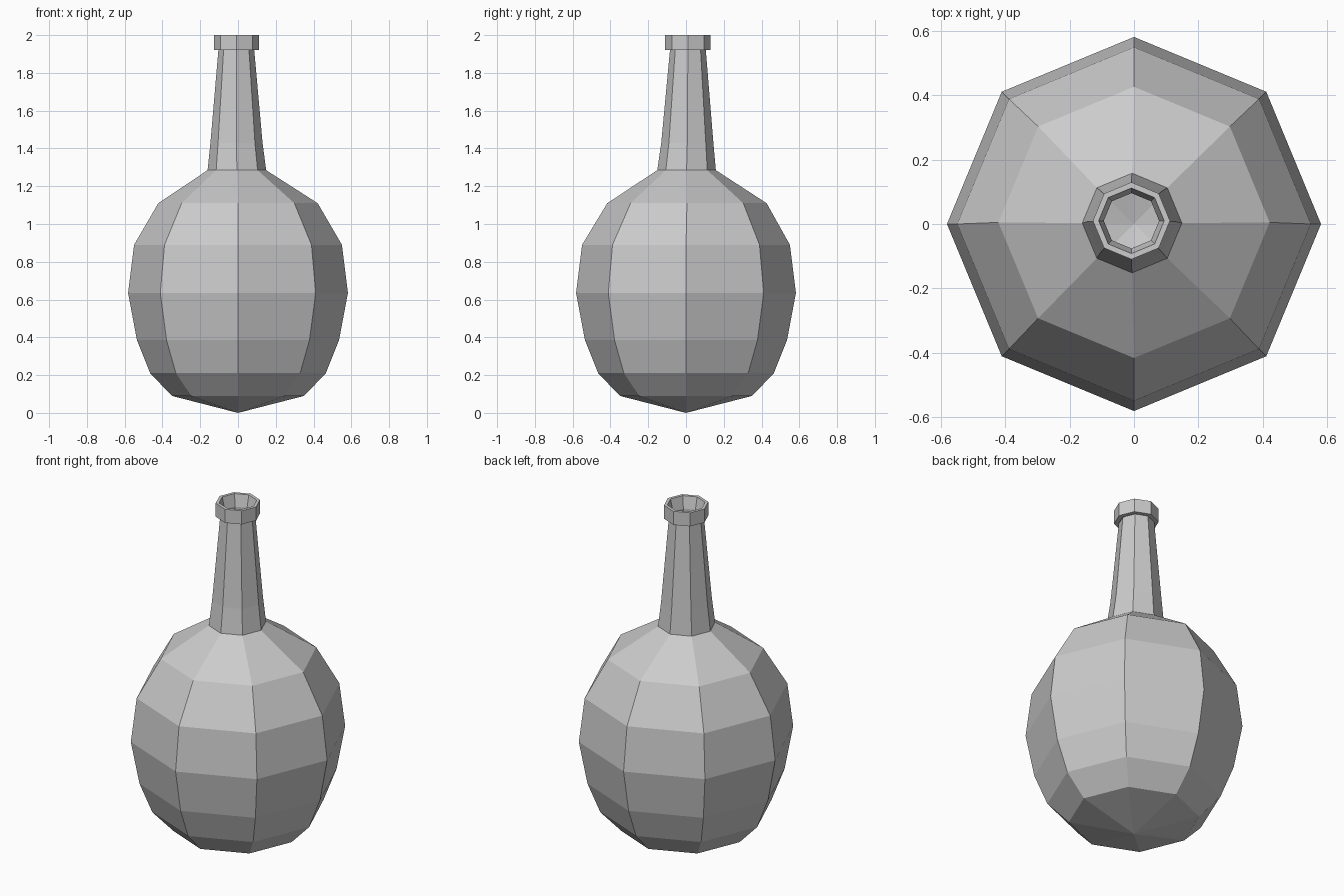
import bpy
import bmesh
from math import cos, sin, pi

SIDES = 8

cube = bpy.data.objects.get("Cube")
if cube:
    bpy.data.objects.remove(cube, do_unlink=True)

grey = bpy.data.materials.new("plain grey")
grey.use_nodes = True
grey.diffuse_color = (0.6, 0.6, 0.6, 1)
grey.node_tree.nodes["Principled BSDF"].inputs["Base Color"].default_value = (0.6, 0.6, 0.6, 1)


def lathe(name, profile, tip=None):
    """Turn (radius, z, x shift, y shift) rings into a faceted shell, with an optional bottom tip."""
    bm = bmesh.new()
    rings = []
    for radius, z, dx, dy in profile:
        angles = [2 * pi * i / SIDES for i in range(SIDES)]
        rings.append([bm.verts.new((dx + radius * cos(a), dy + radius * sin(a), z)) for a in angles])
    for low, high in zip(rings, rings[1:]):
        for i in range(SIDES):
            j = (i + 1) % SIDES
            bm.faces.new((low[i], low[j], high[j], high[i]))
    if tip is not None:
        point = bm.verts.new((0, 0, tip))
        for i in range(SIDES):
            bm.faces.new((point, rings[0][(i + 1) % SIDES], rings[0][i]))
    mesh = bpy.data.meshes.new(name)
    bm.to_mesh(mesh)
    bm.free()
    mesh.materials.append(grey)
    obj = bpy.data.objects.new(name, mesh)
    bpy.context.collection.objects.link(obj)
    return obj


# Round body, pointed underneath and open into the neck
lathe("flask_body", [
    (0.35, 0.09, 0, 0),
    (0.465, 0.21, 0, 0),
    (0.535, 0.385, 0, 0),
    (0.582, 0.635, 0, 0),
    (0.55, 0.89, 0, 0),
    (0.422, 1.11, 0, 0.005),
    (0.155, 1.285, -0.006, 0.003),
], tip=0)

# Tapering hollow neck, leaning very slightly
lathe("flask_neck", [
    (0.155, 1.285, -0.006, 0.003),
    (0.138, 1.43, -0.008, 0.007),
    (0.095, 1.92, -0.009, 0.01),
])

# Raised lip with a funnel-shaped mouth
lathe("flask_lip", [
    (0.095, 1.92, -0.008, 0.01),
    (0.12, 1.92, -0.008, 0.01),
    (0.12, 2.0, -0.008, 0.01),
    (0.102, 2.0, -0.008, 0.01),
    (0.086, 1.93, -0.008, 0.01),
    (0.09, 1.88, -0.008, 0.01),
])
